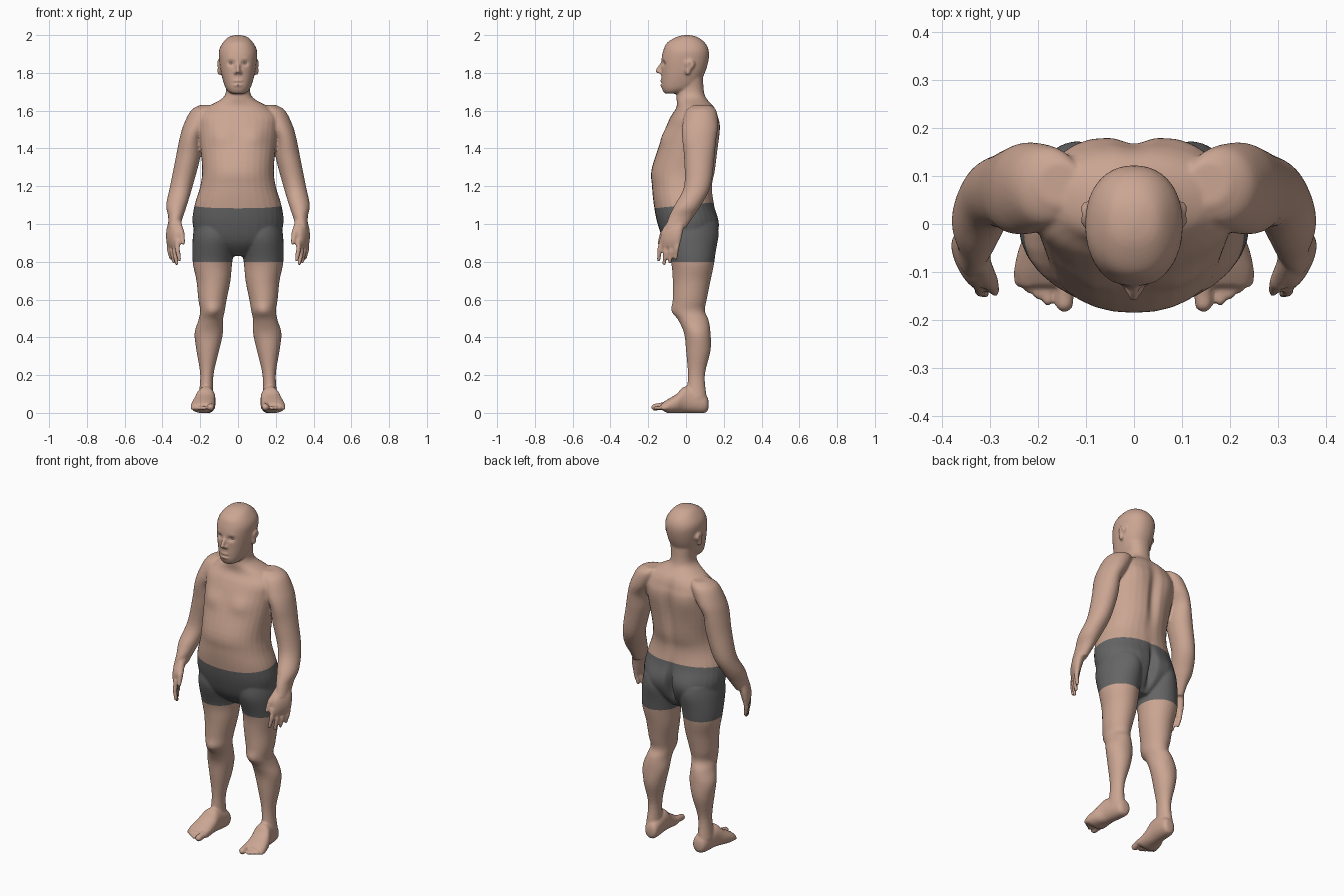
import bpy
import bmesh
from math import cos, sin, pi, exp, copysign
from mathutils import Vector, Matrix

cube = bpy.data.objects.get("Cube")
if cube:
    bpy.data.objects.remove(cube, do_unlink=True)


def make_material(name, colour):
    material = bpy.data.materials.new(name)
    material.use_nodes = True
    material.diffuse_color = (*colour, 1)
    shader = material.node_tree.nodes["Principled BSDF"]
    shader.inputs["Base Color"].default_value = (*colour, 1)
    return material


skin = make_material("skin", (.6, .38, .29))
grey_cloth = make_material("grey_cloth", (.13, .13, .13))
eye_white = make_material("eye_white", (.6, .55, .5))

form = bmesh.new()


def smooth_rows(rows, steps=5):
    """Insert in-between sections along a smooth curve through the given ones."""
    last = len(rows) - 1
    result = []
    for i in range(last):
        before, start, end, after = (Vector(rows[max(0, min(last, i + k))]) for k in (-1, 0, 1, 2))
        lead, trail = (end - before) / 2, (after - start) / 2
        for step in range(steps):
            t = step / steps
            blend = t * t * (3 - 2 * t)
            result.append(start.lerp(end, blend)
                          + lead * t * (1 - t) ** 2 - trail * t * t * (1 - t))
    result.append(Vector(rows[-1]))
    return result


def rounded(value, power):
    return copysign(abs(value) ** (2 / power), value)


def loft(rows, side=1, power=2.2, turn=0, along_y=False, count=32):
    """Skin sections given as position, x inner, x outer, depth start, depth end."""
    rings = []
    for position, inner, outer, start, end in smooth_rows(rows):
        ring = []
        for k in range(count):
            angle = 2 * pi * k / count
            across = rounded(cos(angle), power) * (outer - inner) / 2
            along = rounded(sin(angle), power) * (end - start) / 2
            x = side * ((inner + outer) / 2 + across * cos(turn) - along * sin(turn))
            depth = (start + end) / 2 + across * sin(turn) + along * cos(turn)
            ring.append(form.verts.new((x, position, depth) if along_y else (x, depth, position)))
        rings.append(ring)
    for lower, upper in zip(rings, rings[1:]):
        for k in range(count):
            n = (k + 1) % count
            form.faces.new((lower[k], lower[n], upper[n], upper[k]))
    form.faces.new(rings[0])
    form.faces.new(rings[-1])


def symmetric(rows):
    """Turn height, half width, front, back into full sections."""
    return [(height, -half, half, front, back) for height, half, front, back in rows]


def ball(centre, size, side=1, target=form):
    x, y, z = centre
    matrix = Matrix.Translation((side * x, y, z)) @ Matrix.Diagonal((*size, 1))
    bmesh.ops.create_icosphere(target, subdivisions=3, radius=1, matrix=matrix)


def chain(points, radii, side=1, steps=8):
    """Rounded tapering limb along a path."""
    for i in range(len(points) - 1):
        start, end = Vector(points[i]), Vector(points[i + 1])
        for step in range(steps + 1):
            t = step / steps
            radius = radii[i] * (1 - t) + radii[i + 1] * t
            ball(start.lerp(end, t), [radius] * 3, side)


# Torso and neck
loft(symmetric([
    (.83, .05, -.04, .09), (.9, .2, -.11, .14), (1, .24, -.15, .17), (1.1, .23, -.17, .15),
    (1.2, .2, -.18, .14), (1.3, .19, -.18, .16), (1.5, .21, -.11, .18), (1.57, .21, -.08, .17),
    (1.62, .16, -.05, .15), (1.68, .07, -.05, .1), (1.78, .07, -.04, .09)]))

# Head
loft(symmetric([
    (1.69, .03, -.11, -.05), (1.7, .05, -.12, 0), (1.73, .07, -.13, .06), (1.8, .09, -.13, .1),
    (1.87, .1, -.13, .12), (1.92, .1, -.12, .12), (1.96, .08, -.1, .1), (1.99, .05, -.05, .06),
    (2, .01, -.01, .02)]))

# Nose and lips
chain([(0, -.12, 1.86), (0, -.14, 1.83), (0, -.15, 1.81)], [.009, .01, .012])
for height in (1.757, 1.736):
    ball((0, -.126, height), (.025, .011, .008))

arm = [(1.63, .11, .2, .04, .13), (1.6, .11, .25, 0, .16), (1.52, .15, .29, -.02, .17),
       (1.45, .19, .31, -.02, .16), (1.35, .2, .33, -.01, .15), (1.2, .24, .36, -.01, .13),
       (1.1, .27, .38, -.06, .08), (1.04, .29, .37, -.09, .04), (.98, .31, .37, -.11, 0)]
palm = [(1.03, .3, .36, -.08, 0), (.97, .31, .37, -.13, -.01), (.92, .32, .37, -.14, -.02),
        (.88, .33, .36, -.14, -.03)]
leg = [(1, .01, .23, -.12, .15), (.92, .01, .24, -.12, .16), (.8, .03, .24, -.08, .15),
       (.7, .04, .22, -.07, .13), (.6, .06, .21, -.07, .11), (.54, .07, .2, -.07, .1),
       (.49, .08, .21, -.04, .12), (.42, .08, .23, -.01, .13), (.33, .1, .22, 0, .13),
       (.2, .13, .2, .01, .1), (.08, .13, .21, 0, .11)]
foot = [(.12, .14, .17, .03, .06), (.1, .12, .2, 0, .1), (0, .12, .22, 0, .14),
        (-.05, .12, .24, 0, .1), (-.1, .12, .25, 0, .07), (-.13, .12, .24, .02, .05)]

for side in (1, -1):
    # Arm, hand, fingers and thumb
    loft(arm, side, power=2)
    loft(palm, side, turn=-pi / 7)
    for i, reach in enumerate((.1, .12, .11, .09)):
        knuckle = Vector((.32 + .015 * i, -.13 + .03 * i, .91))
        middle = knuckle + Vector((0, -.01, -reach / 2))
        tip = knuckle + Vector((-.01, -.015, -reach))
        chain([knuckle, middle, tip], [.013, .013, .01], side)
    chain([(.32, -.08, 1), (.3, -.12, .95), (.29, -.14, .9)], [.022, .018, .011], side)

    # Leg, foot and toes
    loft(leg, side, power=2)
    loft(foot, side, along_y=True)
    chain([(.14, -.1, .04), (.145, -.165, .03)], [.02, .019], side)
    for i in range(4):
        x = .18 + .02 * i
        chain([(x, -.1, .03), (x, -.16 + .013 * i, .025)], [.012, .011], side)

    # Brow, nostril and ear
    chain([(.015, -.12, 1.87), (.04, -.116, 1.877), (.06, -.1, 1.87)], [.008] * 3, side)
    ball((.012, -.134, 1.802), (.009, .013, .009), side)
    ball((.1, .02, 1.845), (.015, .027, .026), side)
    ball((.098, .01, 1.815), (.012, .016, .028), side)

# Fuse the parts into one smooth body
bmesh.ops.recalc_face_normals(form, faces=form.faces)
parts = bpy.data.meshes.new("body_parts")
form.to_mesh(parts)
body = bpy.data.objects.new("body", parts)
bpy.context.scene.collection.objects.link(body)
fuse = body.modifiers.new("fuse", "REMESH")
fuse.mode = "VOXEL"
fuse.voxel_size = .0065
relax = body.modifiers.new("relax", "SMOOTH")
relax.iterations = 4
graph = bpy.context.evaluated_depsgraph_get()
mesh = bpy.data.meshes.new_from_object(body.evaluated_get(graph))
body.modifiers.clear()
body.data = mesh
bpy.data.meshes.remove(parts)

bm = bmesh.new()
bm.from_mesh(mesh)


def press(centre, spread, push):
    """Push the surface softly in or out around a point."""
    for v in bm.verts:
        offset = v.co - Vector(centre)
        far = sum((d / s) ** 2 for d, s in zip(offset, spread))
        if far < 6:
            v.co += Vector(push) * exp(-far)


for side in (1, -1):
    # Eye socket, ear hollow, chest, knee, shoulder blade and buttock
    press((side * .036, -.12, 1.85), (.017, .03, .013), (0, .014, 0))
    press((side * .11, .02, 1.84), (.02, .012, .018), (-side * .009, 0, 0))
    press((side * .09, -.1, 1.46), (.06, .06, .05), (0, -.014, 0))
    press((side * .135, -.07, .54), (.035, .04, .035), (0, -.007, 0))
    press((side * .11, .17, 1.5), (.06, .05, .08), (0, .008, 0))
    press((side * .11, .15, .97), (.07, .06, .08), (0, .016, 0))

# Mouth line, spine groove and cleft
press((0, -.135, 1.746), (.025, .03, .006), (0, .006, 0))
press((0, .17, 1.4), (.03, .06, .17), (0, -.022, 0))
press((0, .17, .96), (.018, .09, .1), (0, -.045, 0))

# Shorts: cut clean waist and hem lines, then colour between them
waist, hem = Vector((0, 0, 1.1)), Vector((0, 0, .8))
waist_up = Vector((0, -.1, 1)).normalized()
hem_up = Vector((0, 0, 1))
for point, normal in ((waist, waist_up), (hem, hem_up)):
    bmesh.ops.bisect_plane(bm, geom=bm.verts[:] + bm.edges[:] + bm.faces[:],
                           dist=.0005, plane_co=point, plane_no=normal)
for face in bm.faces:
    centre = face.calc_center_median()
    below_waist = (centre - waist).dot(waist_up) < 0
    face.material_index = int(below_waist and centre.z > hem.z and abs(centre.x) < .25)
bm.to_mesh(mesh)
mesh.shade_smooth()
mesh.materials.append(skin)
mesh.materials.append(grey_cloth)

# Eyes
for side, name in ((1, "left_eye"), (-1, "right_eye")):
    eye = bmesh.new()
    ball((.036, -.1, 1.85), (.015, .013, .008), side, eye)
    eye_mesh = bpy.data.meshes.new(name)
    eye.to_mesh(eye_mesh)
    eye_mesh.materials.append(eye_white)
    eye_mesh.shade_smooth()
    bpy.context.scene.collection.objects.link(bpy.data.objects.new(name, eye_mesh))
